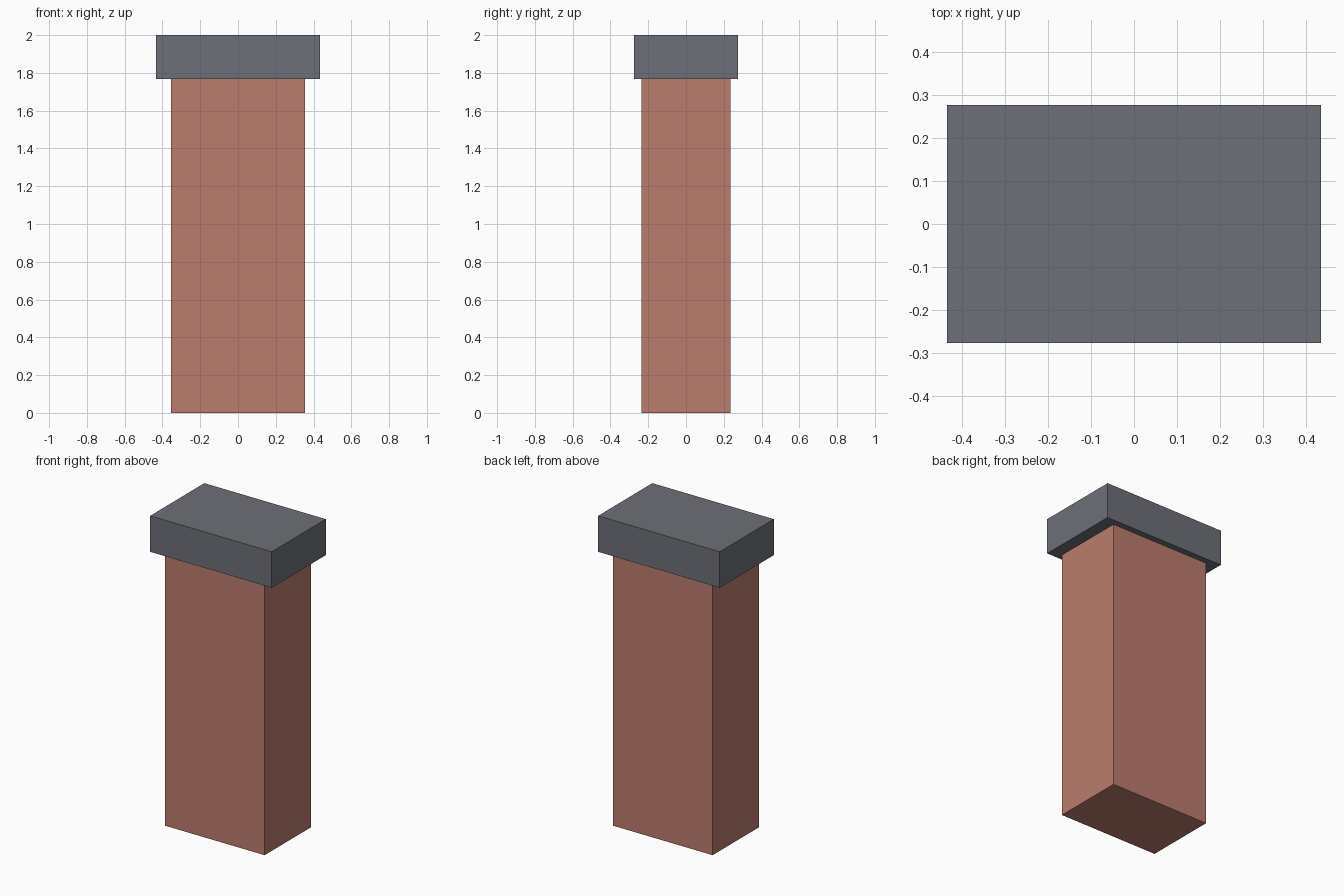
import bpy

if "Cube" in bpy.data.objects:
    bpy.data.objects.remove(bpy.data.objects["Cube"])


def material(name, rgb):
    mat = bpy.data.materials.new(name)
    mat.diffuse_color = (*rgb, 1.0)
    mat.use_nodes = True
    mat.node_tree.nodes["Principled BSDF"].inputs["Base Color"].default_value = mat.diffuse_color
    return mat


def box(name, width, depth, z0, z1, mat):
    bpy.ops.mesh.primitive_cube_add(size=1, location=(0, 0, (z0 + z1) / 2))
    ob = bpy.context.object
    ob.name = name
    ob.scale = (width, depth, z1 - z0)
    bpy.ops.object.transform_apply(location=False, rotation=False, scale=True)
    ob.data.materials.append(mat)
    return ob


brick = material("brick", (0.50, 0.20, 0.155))
mortar = material("mortar", (0.49, 0.47, 0.42))
slate = material("slate", (0.155, 0.162, 0.188))

# Brick shaft with a mortar core just under its surface
box("brick_shaft", 0.712, 0.472, 0.0, 1.767, brick)
box("mortar_core", 0.708, 0.468, 0.003, 1.766, mortar)

# Overhanging cap slab
box("cap_slab", 0.87, 0.553, 1.767, 2.0, slate)
